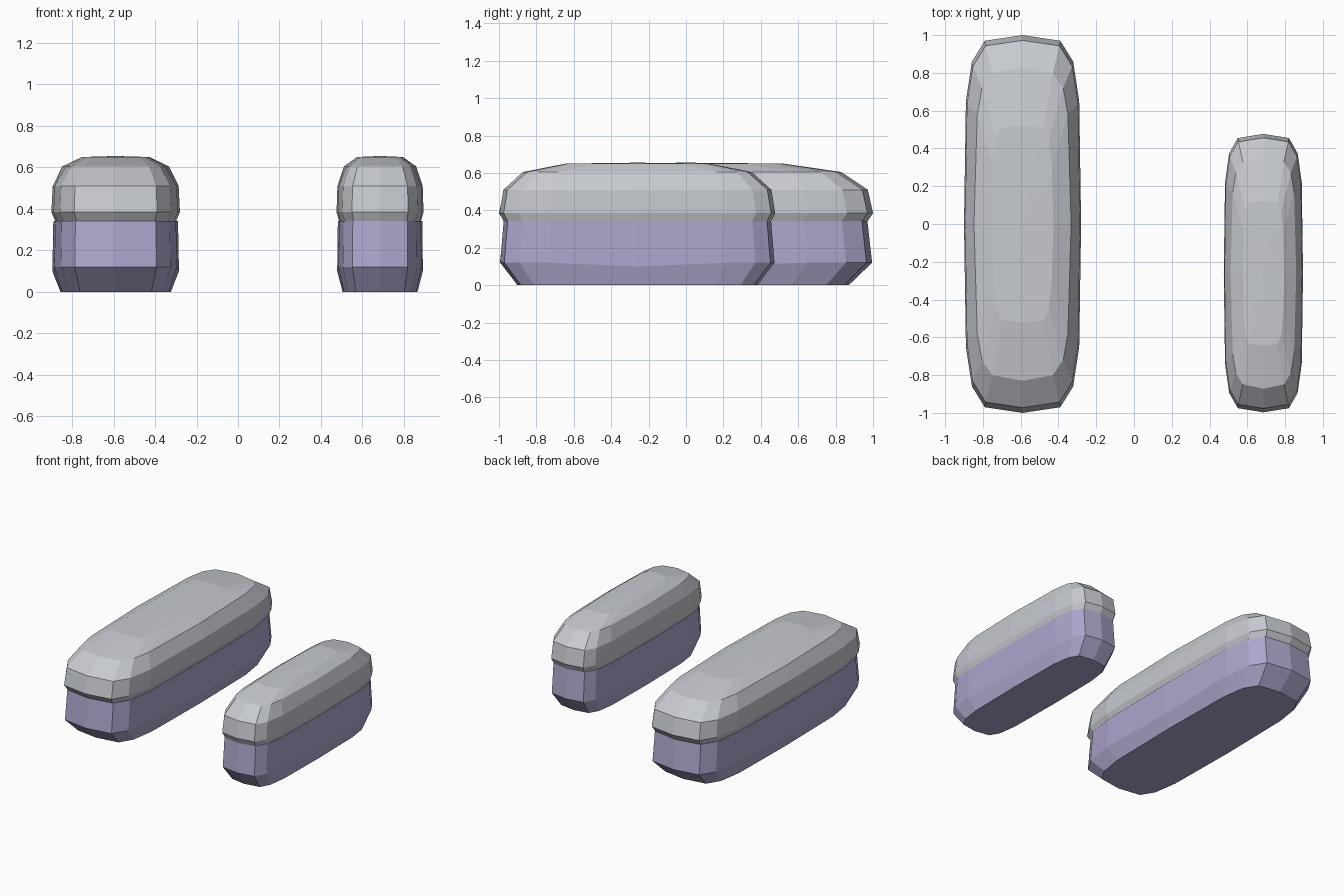
import bpy, bmesh

cube = bpy.data.objects.get("Cube")
if cube:
    bpy.data.objects.remove(cube, do_unlink=True)


def material(name, rgb):
    m = bpy.data.materials.new(name)
    m.use_nodes = True
    m.diffuse_color = (*rgb, 1)
    m.node_tree.nodes["Principled BSDF"].inputs["Base Color"].default_value = (*rgb, 1)
    return m


GREY = material("pale grey", (0.57, 0.59, 0.63))
LAVENDER = material("lavender", (0.43, 0.38, 0.61))

# Quarter outlines, from the end tip round to the middle of the side
WIDE = [(0, 1), (.2, .97), (.268, .86), (.3, .65), (.31, 0)]
SHOULDER = [(0, .83), (.16, .80), (.215, .72), (.24, .58), (.257, 0)]
CROWN = [(0, .52), (.11, .51), (.14, .45), (.155, .3), (.163, 0)]


def scaled(outline, sx, sy):
    return [(x * sx, y * sy) for x, y in outline]


def full_ring(q):
    """Mirror a quarter outline into a closed clockwise ring."""
    half = q + [(x, -y) for x, y in q[-2::-1]]
    return half + [(-x, y) for x, y in half[-2:0:-1]]


def loft(name, layers, mat, centre, size, dome=None, sag=None):
    """Stack rings (outline, z); optional domed centre and a sagging ring."""
    bm = bmesh.new()
    rings = []
    for i, (outline, z) in enumerate(layers):
        ring = []
        for x, y in full_ring(outline):
            drop = 0.02 * (1 - abs(y)) if i == sag and abs(y) < 0.1 else 0
            ring.append(bm.verts.new((x * size[0] + centre[0],
                                      y * size[1] + centre[1], z - drop)))
        rings.append(ring)
    n = len(rings[0])
    for a, b in zip(rings, rings[1:]):
        for i in range(n):
            j = (i + 1) % n
            bm.faces.new((a[i], b[i], b[j], a[j]))
    bm.faces.new(rings[0])
    if dome:
        top = bm.verts.new((*centre, dome))
        for i in range(n):
            bm.faces.new((rings[-1][i], top, rings[-1][(i + 1) % n]))
    else:
        bm.faces.new(rings[-1])
    bmesh.ops.recalc_face_normals(bm, faces=bm.faces)
    mesh = bpy.data.meshes.new(name)
    bm.to_mesh(mesh)
    bm.free()
    mesh.materials.append(mat)
    obj = bpy.data.objects.new(name, mesh)
    bpy.context.collection.objects.link(obj)


# Tapered lower tub and overhanging rounded lid
TUB = [(scaled(WIDE, .86, .87), 0), (scaled(WIDE, .985, .995), .12),
       (scaled(WIDE, .97, .97), .342)]
LID = [(scaled(WIDE, .93, .965), .333), (WIDE, .385),
       (scaled(WIDE, .98, .972), .51), (SHOULDER, .605), (CROWN, .65)]

for label, centre, size in (("large", (-.59, 0), (1, 1)),
                            ("small", (.685, -.26), (.677, .737))):
    loft(label + "_base", TUB, LAVENDER, centre, size, sag=1)
    loft(label + "_lid", LID, GREY, centre, size, dome=.655)
